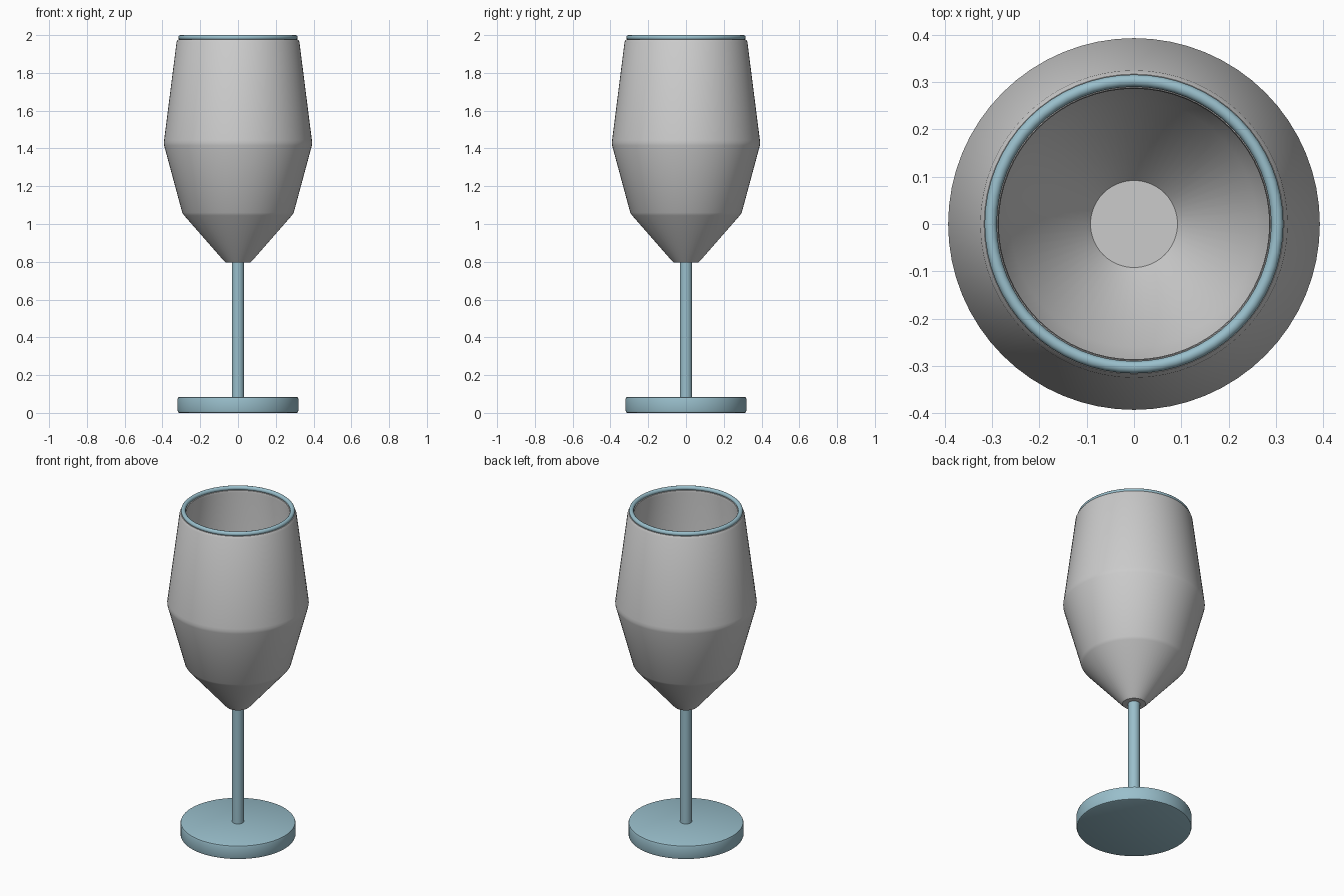
import bpy
import bmesh
import math

if "Cube" in bpy.data.objects:
    bpy.data.objects.remove(bpy.data.objects["Cube"], do_unlink=True)

SIDES = 64


def make_material(name, color):
    mat = bpy.data.materials.new(name)
    mat.use_nodes = True
    mat.diffuse_color = color
    mat.node_tree.nodes["Principled BSDF"].inputs["Base Color"].default_value = color
    return mat


def lathe(name, profile, mat, closed=False):
    """Spin an (r, z) profile around the z axis; r = 0 makes a pole."""
    bm = bmesh.new()
    points = profile + profile[:1] if closed else profile
    verts = [bm.verts.new((r, 0, z)) for r, z in points]
    edges = [bm.edges.new(pair) for pair in zip(verts, verts[1:])]
    bmesh.ops.spin(bm, geom=verts + edges, cent=(0, 0, 0), axis=(0, 0, 1),
                   angle=math.tau, steps=SIDES, use_duplicate=False)
    bmesh.ops.remove_doubles(bm, verts=bm.verts[:], dist=0.0005)
    bmesh.ops.recalc_face_normals(bm, faces=bm.faces[:])
    mesh = bpy.data.meshes.new(name)
    bm.to_mesh(mesh)
    bm.free()
    mesh.materials.append(mat)
    obj = bpy.data.objects.new(name, mesh)
    bpy.context.collection.objects.link(obj)
    bpy.ops.object.select_all(action="DESELECT")
    obj.select_set(True)
    bpy.context.view_layer.objects.active = obj
    bpy.ops.object.shade_smooth_by_angle(angle=math.radians(35))
    return obj


grey = make_material("bowl grey", (0.6, 0.6, 0.6, 1))
blue = make_material("pale blue", (0.32, 0.52, 0.6, 1))

# Bowl: outer wall up, over the lip, then the inner wall down to a flat floor
outer = [(0, 0.795), (0.065, 0.795), (0.075, 0.805), (0.285, 1.045), (0.295, 1.06),
         (0.391, 1.415), (0.393, 1.43), (0.391, 1.445), (0.325, 1.965), (0.317, 1.978)]
inner = [(0.288, 1.978), (0.286, 1.965), (0.355, 1.43), (0.26, 1.075),
         (0.092, 0.87), (0, 0.87)]
lathe("bowl", outer + inner, grey)

# Rounded rim ring sitting on the lip
ring = [(0.303 + 0.013 * math.cos(a), 1.987 + 0.013 * math.sin(a))
        for a in (math.tau * i / 12 for i in range(12))]
lathe("rim", ring, blue, closed=True)

# Stem
lathe("stem", [(0, 0.08), (0.033, 0.08), (0.033, 0.8), (0, 0.8)], blue)

# Foot disc with softened edges
lathe("foot", [(0, 0), (0.31, 0), (0.317, 0.003), (0.32, 0.012), (0.32, 0.073),
               (0.317, 0.082), (0.31, 0.085), (0, 0.085)], blue)
